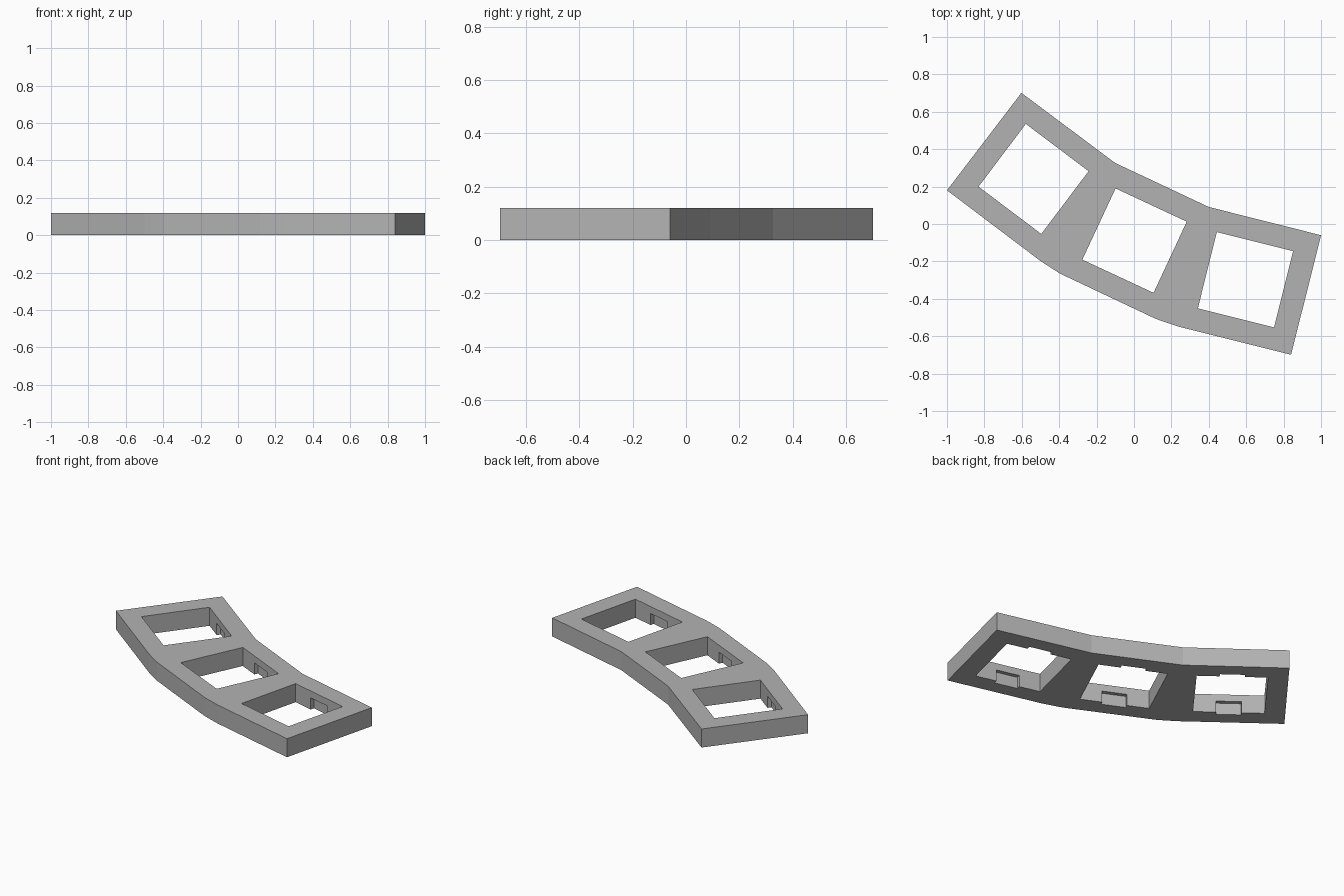
import bpy
import bmesh
from math import radians
from mathutils import Matrix

THICK = 0.12      # plate thickness
HOLE = 0.42       # square opening
CLIP_W = 0.15     # clip recess width
CLIP_D = 0.025    # clip recess depth into the wall
CLIP_TOP = 0.075  # clip recess ceiling, open at the underside

old = bpy.data.objects.get("Cube")
if old:
    bpy.data.objects.remove(old, do_unlink=True)

grey = bpy.data.materials.new("plain grey")
grey.use_nodes = True
grey.diffuse_color = (0.45, 0.45, 0.45, 1)
grey.node_tree.nodes["Principled BSDF"].inputs["Base Color"].default_value = grey.diffuse_color


def add_object(name, bm):
    mesh = bpy.data.meshes.new(name)
    bm.to_mesh(mesh)
    bm.free()
    mesh.materials.append(grey)
    obj = bpy.data.objects.new(name, mesh)
    bpy.context.collection.objects.link(obj)
    return obj


def box_cutter(name, place, width, depth, z0, z1):
    bm = bmesh.new()
    size = Matrix.Diagonal((width, depth, z1 - z0, 1))
    lift = Matrix.Translation((0, 0, (z0 + z1) / 2))
    bmesh.ops.create_cube(bm, size=1, matrix=place @ lift @ size)
    obj = add_object(name, bm)
    obj.hide_render = True
    return obj


# Curved plate outline, extruded upward
outline = [(-1, 0.18), (-0.497, -0.2), (-0.396, -0.265), (0.118, -0.508),
           (0.24, -0.549), (0.84, -0.699), (1, -0.06), (0.4, 0.091),
           (-0.1, 0.326), (-0.602, 0.701)]
bm = bmesh.new()
base = bm.faces.new([bm.verts.new((x, y, 0)) for x, y in outline])
top = bmesh.ops.extrude_face_region(bm, geom=[base])["geom"]
bmesh.ops.translate(bm, vec=(0, 0, THICK),
                    verts=[v for v in top if isinstance(v, bmesh.types.BMVert)])
bmesh.ops.recalc_face_normals(bm, faces=bm.faces)
plate = add_object("mounting_plate", bm)

# Three fanned openings, each with a clip recess in its front and back walls
cutters = []
for x, y, angle in [(-0.537, 0.241, -37), (0.003, -0.089, -25), (0.596, -0.298, -14)]:
    place = Matrix.Translation((x, y, 0)) @ Matrix.Rotation(radians(angle), 4, "Z")
    cutters.append(box_cutter("opening_cutter", place, HOLE, HOLE, -0.1, THICK + 0.1))
    cutters.append(box_cutter("clip_cutter", place, CLIP_W, HOLE + 2 * CLIP_D, -0.1, CLIP_TOP))

for cutter in cutters:
    mod = plate.modifiers.new("cut", "BOOLEAN")
    mod.operation = "DIFFERENCE"
    mod.solver = "EXACT"
    mod.object = cutter

# Bake the cuts and discard the cutters
bpy.context.view_layer.update()
graph = bpy.context.evaluated_depsgraph_get()
baked = bpy.data.meshes.new_from_object(plate.evaluated_get(graph))
plate.modifiers.clear()
plate.data = baked
plate.data.materials.clear()
plate.data.materials.append(grey)
for poly in plate.data.polygons:
    poly.material_index = 0
for cutter in cutters:
    bpy.data.objects.remove(cutter, do_unlink=True)
